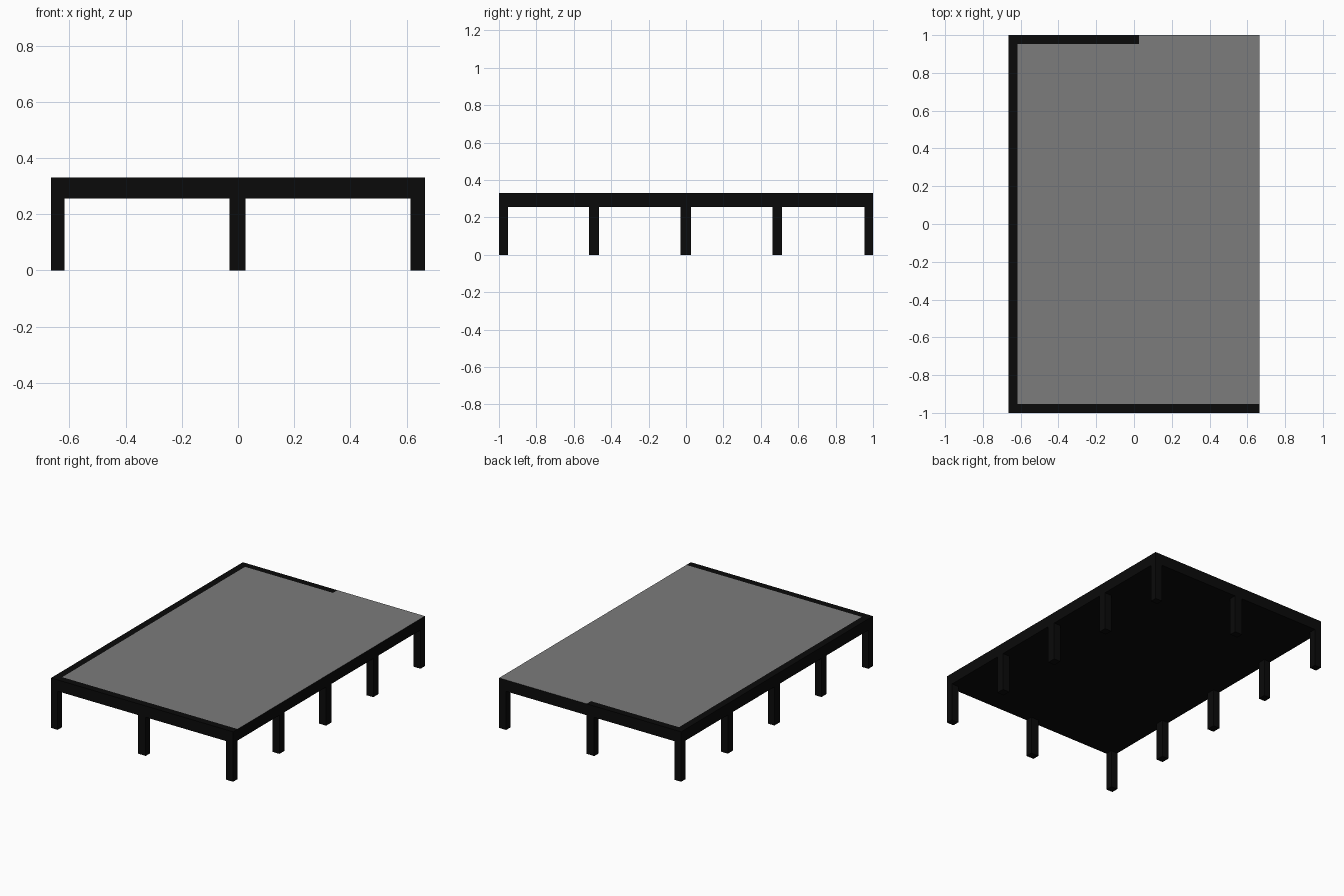
import bpy, bmesh

if "Cube" in bpy.data.objects:
    bpy.data.objects.remove(bpy.data.objects["Cube"])

def material(name, v):
    m = bpy.data.materials.new(name)
    m.diffuse_color = (v, v, v, 1)
    m.use_nodes = True
    m.node_tree.nodes["Principled BSDF"].inputs["Base Color"].default_value = m.diffuse_color
    return m

# Grid cuts: even-numbered strips carry legs, odd-numbered strips are the gaps
XS = [-0.665, -0.617, -0.03, 0.026, 0.614, 0.665]
YS = [-1.0, -0.953, -0.518, -0.464, -0.03, 0.027, 0.462, 0.514, 0.954, 1.0]
TOP, UNDER = 0.33, 0.255
nx, ny = len(XS) - 1, len(YS) - 1

bm = bmesh.new()

def sheet(z, flip):
    """Gridded sheet of faces, keyed by column and row."""
    v = [[bm.verts.new((x, y, z)) for y in YS] for x in XS]
    faces = {}
    for i in range(nx):
        for j in range(ny):
            q = [v[i][j], v[i + 1][j], v[i + 1][j + 1], v[i][j + 1]]
            faces[i, j] = bm.faces.new(q[::-1] if flip else q)
    return faces

# Solid deck: top and underside joined round the rim
top, under = sheet(TOP, False), sheet(UNDER, True)
bmesh.ops.bridge_loops(bm, edges=[e for e in bm.edges if e.is_boundary])

# Grey covering: leaves the left, front and half the back border dark
for (i, j), f in top.items():
    if i > 0 and j > 0 and not (j == ny - 1 and i < 3):
        f.material_index = 1

# Legs pulled down from the border of the underside
for (i, j), f in under.items():
    if i % 2 == 0 and j % 2 == 0 and (i in (0, nx - 1) or j in (0, ny - 1)):
        leg = bmesh.ops.extrude_discrete_faces(bm, faces=[f])["faces"][0]
        for v in leg.verts:
            v.co.z = 0

bmesh.ops.recalc_face_normals(bm, faces=bm.faces)
mesh = bpy.data.meshes.new("platform")
bm.to_mesh(mesh)
bm.free()
mesh.materials.append(material("black", 0.003))
mesh.materials.append(material("grey", 0.2))
bpy.context.collection.objects.link(bpy.data.objects.new("platform", mesh))
